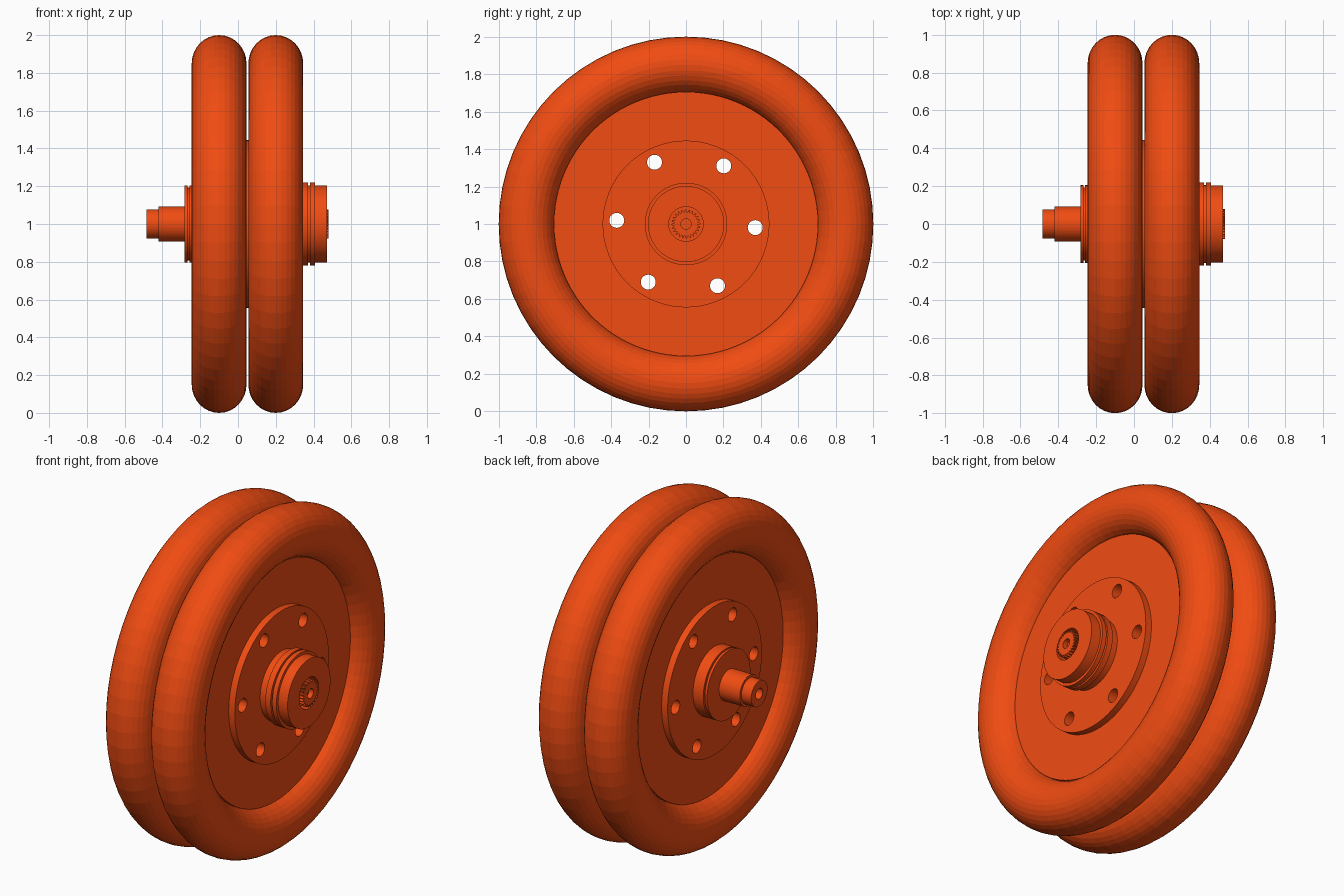
import bpy, bmesh, math

if "Cube" in bpy.data.objects:
    bpy.data.objects.remove(bpy.data.objects["Cube"])

CENTRE_Z = 1.0
orange = bpy.data.materials.new("orange")
orange.diffuse_color = (0.88, 0.072, 0.006, 1)
orange.use_nodes = True
orange.node_tree.nodes["Principled BSDF"].inputs["Base Color"].default_value = orange.diffuse_color


def lathe(name, profile, segments=64, closed=False, tooth=0.0):
    """Revolve (x, radius) points about the axle; tooth notches alternate wide points."""
    bm = bmesh.new()
    rings = []
    for x, r in profile:
        if r == 0:
            rings.append([bm.verts.new((x, 0, CENTRE_Z))] * segments)
            continue
        ring = []
        for i in range(segments):
            a = math.tau * i / segments
            rr = r - tooth if (i // 2) % 2 and r > 0.05 else r
            ring.append(bm.verts.new((x, rr * math.cos(a), CENTRE_Z + rr * math.sin(a))))
        rings.append(ring)
    pairs = list(zip(rings, rings[1:]))
    if closed:
        pairs.append((rings[-1], rings[0]))
    for p, q in pairs:
        for i in range(segments):
            j = (i + 1) % segments
            bm.faces.new(dict.fromkeys((p[i], p[j], q[j], q[i])))
    bmesh.ops.recalc_face_normals(bm, faces=bm.faces)
    mesh = bpy.data.meshes.new(name)
    bm.to_mesh(mesh)
    bm.free()
    mesh.materials.append(orange)
    obj = bpy.data.objects.new(name, mesh)
    bpy.context.collection.objects.link(obj)
    return obj


def smooth(obj):
    bpy.ops.object.select_all(action='DESELECT')
    obj.select_set(True)
    bpy.context.view_layer.objects.active = obj
    bpy.ops.object.shade_smooth_by_angle(angle=math.radians(30))


# Two round-section tyres
for side, x in (("left", -0.10), ("right", 0.20)):
    section = [(x + 0.145 * math.sin(math.tau * i / 32),
                0.85 + 0.15 * math.cos(math.tau * i / 32)) for i in range(32)]
    lathe(side + "_tyre", section, closed=True)

# Both wheel discs joined by the central core, with raised bolt plates
wheel = lathe("wheel_discs", [
    (-0.19, 0), (-0.19, 0.445), (-0.15, 0.445), (-0.15, 0.705), (-0.05, 0.705),
    (-0.05, 0.445), (0.15, 0.445), (0.15, 0.705), (0.25, 0.705), (0.25, 0.445),
    (0.29, 0.445), (0.29, 0)], 96)

# Six bolt holes right through the wheel
for k in range(6):
    a = math.radians(-3 + 60 * k)
    bpy.ops.mesh.primitive_cylinder_add(
        vertices=24, radius=0.04, depth=1.2, rotation=(0, math.pi / 2, 0),
        location=(0.05, 0.37 * math.cos(a), CENTRE_Z + 0.37 * math.sin(a)))
    cutter = bpy.context.object
    cutter.name = "bolt_hole_cutter"
    cutter.hide_render = True
    mod = wheel.modifiers.new("bolt_hole", 'BOOLEAN')
    mod.operation = 'DIFFERENCE'
    mod.solver = 'EXACT'
    mod.object = cutter
    bpy.context.view_layer.objects.active = wheel
    bpy.ops.object.modifier_apply(modifier=mod.name)
    bpy.data.objects.remove(cutter)
smooth(wheel)

# Right hub: grooved collar, cap and open bore
smooth(lathe("right_hub", [
    (0.28, 0), (0.28, 0.205), (0.335, 0.205), (0.335, 0.22), (0.37, 0.22),
    (0.37, 0.205), (0.38, 0.205), (0.38, 0.22), (0.408, 0.22), (0.408, 0.203),
    (0.47, 0.203), (0.47, 0.092), (0.41, 0.092), (0.41, 0)]))

# Left hub: flange with a narrow groove
smooth(lathe("left_hub", [
    (-0.18, 0), (-0.18, 0.205), (-0.258, 0.205), (-0.258, 0.192), (-0.268, 0.192),
    (-0.268, 0.205), (-0.283, 0.205), (-0.283, 0)]))

# Stepped axle with a drilled end
smooth(lathe("axle", [
    (-0.43, 0), (-0.43, 0.032), (-0.485, 0.032), (-0.485, 0.077), (-0.42, 0.077),
    (-0.42, 0.092), (-0.25, 0.092), (-0.25, 0)], 32))

# Splined axle end inside the right bore
lathe("splined_end", [
    (0.40, 0), (0.40, 0.078), (0.48, 0.078), (0.48, 0.028), (0.45, 0.028), (0.45, 0)],
    96, tooth=0.014)
